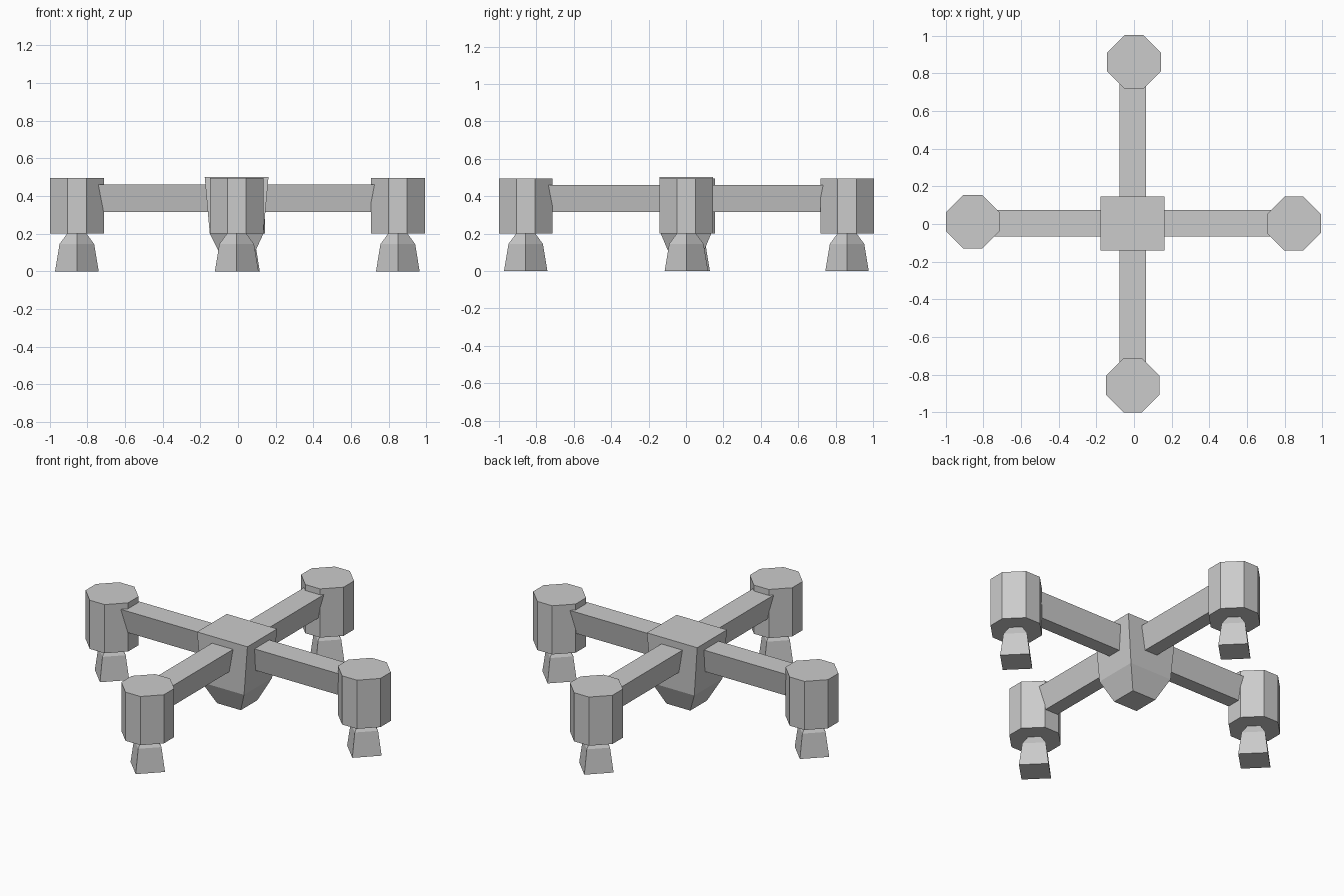
import bpy, bmesh

if "Cube" in bpy.data.objects:
    bpy.data.objects.remove(bpy.data.objects["Cube"])


def loft(name, rings):
    """Skin a stack of equal-length point rings and cap both ends."""
    bm = bmesh.new()
    loops = [[bm.verts.new(p) for p in ring] for ring in rings]
    n = len(loops[0])
    for a, b in zip(loops, loops[1:]):
        for i in range(n):
            j = (i + 1) % n
            bm.faces.new((a[i], a[j], b[j], b[i]))
    bm.faces.new(loops[0][::-1])
    bm.faces.new(loops[-1])
    bmesh.ops.recalc_face_normals(bm, faces=bm.faces)
    mesh = bpy.data.meshes.new(name)
    bm.to_mesh(mesh)
    bm.free()
    obj = bpy.data.objects.new(name, mesh)
    bpy.context.collection.objects.link(obj)
    return obj


def rect(x0, x1, y0, y1, z):
    return [(x0, y0, z), (x1, y0, z), (x1, y1, z), (x0, y1, z)]


def octagon(cx, cy, z, r=0.143, f=0.05):
    pts = [(r, -f), (r, f), (f, r), (-f, r), (-r, f), (-r, -f), (-f, -r), (f, -r)]
    return [(cx + x, cy + y, z) for x, y in pts]


def diamond(cx, cy, z, r):
    return [(cx + r, cy, z), (cx, cy + r, z), (cx - r, cy, z), (cx, cy - r, z)]


# Central hub: tapered block with a pointed underside
loft("hub", [
    rect(-0.085, 0.075, -0.08, 0.08, 0.07),
    rect(-0.15, 0.135, -0.135, 0.135, 0.2),
    rect(-0.177, 0.162, -0.141, 0.145, 0.502),
])

# Pods with their feet
pods = {"left": (-0.856, 0.012), "right": (0.849, 0.002),
        "back": (0.0, 0.861), "front": (-0.007, -0.857)}
for side, (cx, cy) in pods.items():
    loft(side + "_pod", [octagon(cx, cy, z) for z in (0.2, 0.496)])
    loft(side + "_foot", [diamond(cx, cy, z, r) for z, r in
                          ((0.0, 0.116), (0.145, 0.092), (0.205, 0.048))])

# Crossing arms: trapezoid section, wider on top
section = [(-0.043, 0.315), (0.043, 0.315), (0.071, 0.46), (-0.071, 0.46)]
loft("side_arm", [[(x, w + 0.004, z) for w, z in section] for x in (-0.8, 0.8)])
loft("front_back_arm", [[(w - 0.006, y, z) for w, z in section] for y in (-0.8, 0.8)])
